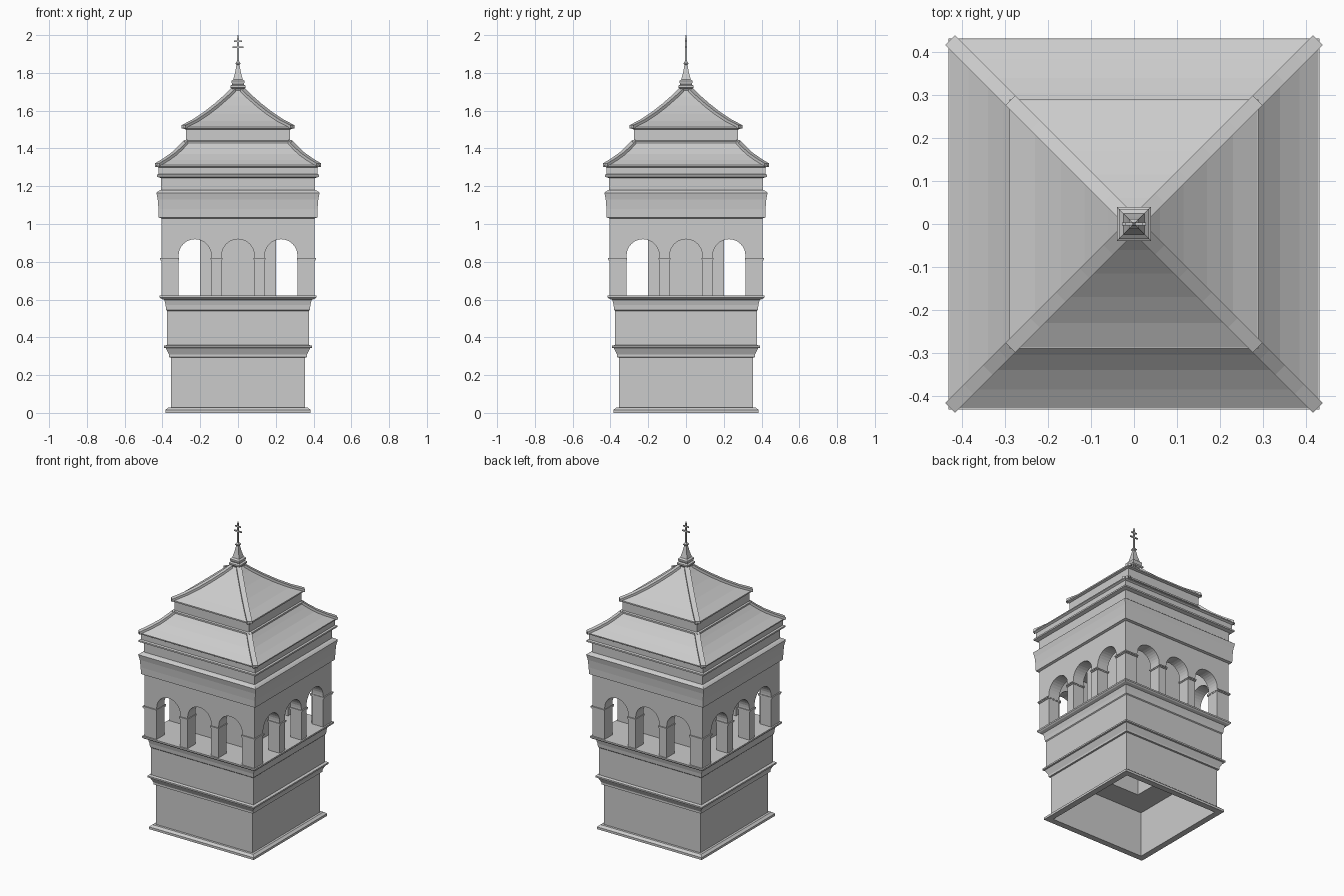
import bpy, bmesh, math
from mathutils import Matrix

if "Cube" in bpy.data.objects:
    bpy.data.objects.remove(bpy.data.objects["Cube"])


def finish(name, bm):
    bmesh.ops.recalc_face_normals(bm, faces=bm.faces)
    me = bpy.data.meshes.new(name)
    bm.to_mesh(me)
    bm.free()
    ob = bpy.data.objects.new(name, me)
    bpy.context.collection.objects.link(ob)
    return ob


def square_loft(name, profile):
    """Square tower section from (half width, z) pairs, capped at both ends."""
    bm = bmesh.new()
    rings = [[bm.verts.new((sx * r, sy * r, z))
              for sx, sy in ((-1, -1), (1, -1), (1, 1), (-1, 1))] for r, z in profile]
    for a, b in zip(rings, rings[1:]):
        for i in range(4):
            j = (i + 1) % 4
            bm.faces.new((a[i], a[j], b[j], b[i]))
    bm.faces.new(rings[0])
    bm.faces.new(rings[-1])
    return finish(name, bm)


def add_box(bm, x0, x1, y0, y1, z0, z1):
    m = Matrix.Translation(((x0 + x1) / 2, (y0 + y1) / 2, (z0 + z1) / 2))
    bmesh.ops.create_cube(bm, size=1, matrix=m @ Matrix.Diagonal((x1 - x0, y1 - y0, z1 - z0, 1)))


def four_sides(bm):
    geom = bm.verts[:] + bm.edges[:] + bm.faces[:]
    for k in (1, 2, 3):
        new = bmesh.ops.duplicate(bm, geom=geom)["geom"]
        verts = [g for g in new if isinstance(g, bmesh.types.BMVert)]
        bmesh.ops.rotate(bm, verts=verts, cent=(0, 0, 0), matrix=Matrix.Rotation(k * math.pi / 2, 3, 'Z'))


# hollow base, belt courses, gallery floor and inner shaft
square_loft("base_and_core", [
    (0.19, 0.98), (0.19, 0.30), (0.345, 0.30), (0.345, 0), (0.385, 0), (0.385, 0.015),
    (0.37, 0.028), (0.355, 0.028), (0.355, 0.293), (0.365, 0.295), (0.365, 0.308),
    (0.382, 0.343), (0.392, 0.345), (0.392, 0.355), (0.376, 0.36), (0.376, 0.54),
    (0.381, 0.545), (0.383, 0.57), (0.39, 0.598), (0.408, 0.605), (0.415, 0.612),
    (0.415, 0.622), (0.2, 0.622), (0.2, 1.04)])

# frieze and main cornice
square_loft("upper_storey", [
    (0.405, 1.03), (0.42, 1.035), (0.421, 1.08), (0.425, 1.13), (0.43, 1.155), (0.432, 1.165),
    (0.42, 1.175), (0.407, 1.18), (0.407, 1.243), (0.43, 1.25), (0.43, 1.26), (0.42, 1.265),
    (0.42, 1.298), (0.432, 1.305), (0.432, 1.312)])

# concave roofs with the small drum between them
lower = [(0.428, 1.312), (0.385, 1.338), (0.34, 1.370), (0.305, 1.403), (0.275, 1.435)]
upper = [(0.288, 1.514), (0.23, 1.544), (0.17, 1.584), (0.115, 1.627), (0.06, 1.675), (0.025, 1.71)]
square_loft("lower_roof", lower)
square_loft("drum", [(0.285, 1.428), (0.285, 1.438), (0.275, 1.442), (0.275, 1.5),
                     (0.29, 1.505), (0.29, 1.514)])
square_loft("upper_roof", upper)

# raised hip ribs along the roof corners
w, h = 0.016, 0.009
bm = bmesh.new()
for path in (lower, upper):
    prev = None
    for r, z in path:
        d = r * math.sqrt(2)
        ring = [bm.verts.new((d, s * w, z + dz)) for s, dz in ((-1, -h), (1, -h), (1, h), (-1, h))]
        if prev:
            for i in range(4):
                bm.faces.new((prev[i], prev[(i + 1) % 4], ring[(i + 1) % 4], ring[i]))
        else:
            bm.faces.new(ring)
        prev = ring
    bm.faces.new(prev)
bmesh.ops.rotate(bm, verts=bm.verts, cent=(0, 0, 0), matrix=Matrix.Rotation(math.pi / 4, 3, 'Z'))
four_sides(bm)
finish("hip_ribs", bm)

# arcade walls: three round arches a side, mitred at the corners
W, T, R, SPRING, Z0, Z1 = 0.405, 0.08, 0.0865, 0.833, 0.622, 1.03
outline = [(-W, Z1), (-W, Z0)]
for c in (-0.228, 0, 0.228):
    outline.append((c - R, Z0))
    outline += [(c - R * math.cos(math.pi * i / 16), SPRING + R * math.sin(math.pi * i / 16)) for i in range(17)]
    outline.append((c + R, Z0))
outline += [(W, Z0), (W, Z1)]
bm = bmesh.new()
front = [bm.verts.new((x, -W, z)) for x, z in outline]
back = [bm.verts.new((max(-W + T, min(W - T, x)), -W + T, z)) for x, z in outline]
bm.faces.new(front)
bm.faces.new(back)
for i in range(len(front) - 1):
    bm.faces.new((front[i], front[i + 1], back[i + 1], back[i]))
four_sides(bm)
finish("arcade", bm)

# impost mouldings on the piers
bm = bmesh.new()
for g, z0, z1 in ((0.004, 0.806, 0.813), (0.008, 0.813, 0.821)):
    for x in (-0.114, 0.114):
        add_box(bm, x - 0.0275 - g * 0.6, x + 0.0275 + g * 0.6, -W - g, -W + T + g, z0, z1)
    add_box(bm, -W - g, -0.3145 + g * 0.4, -W - g, -0.3145 + g * 0.4, z0, z1)
four_sides(bm)
finish("imposts", bm)

# finial spire and cross
square_loft("finial", [
    (0.025, 1.70), (0.03, 1.715), (0.04, 1.722), (0.04, 1.732), (0.03, 1.738), (0.035, 1.75),
    (0.035, 1.757), (0.025, 1.765), (0.016, 1.80), (0.008, 1.842), (0.012, 1.847),
    (0.012, 1.853), (0.005, 1.862), (0.004, 1.93), (0.004, 1.985), (0.002, 2.0)])
bm = bmesh.new()
add_box(bm, -0.028, 0.028, -0.004, 0.004, 1.932, 1.94)
add_box(bm, -0.02, 0.02, -0.004, 0.004, 1.964, 1.972)
finish("cross_arms", bm)
